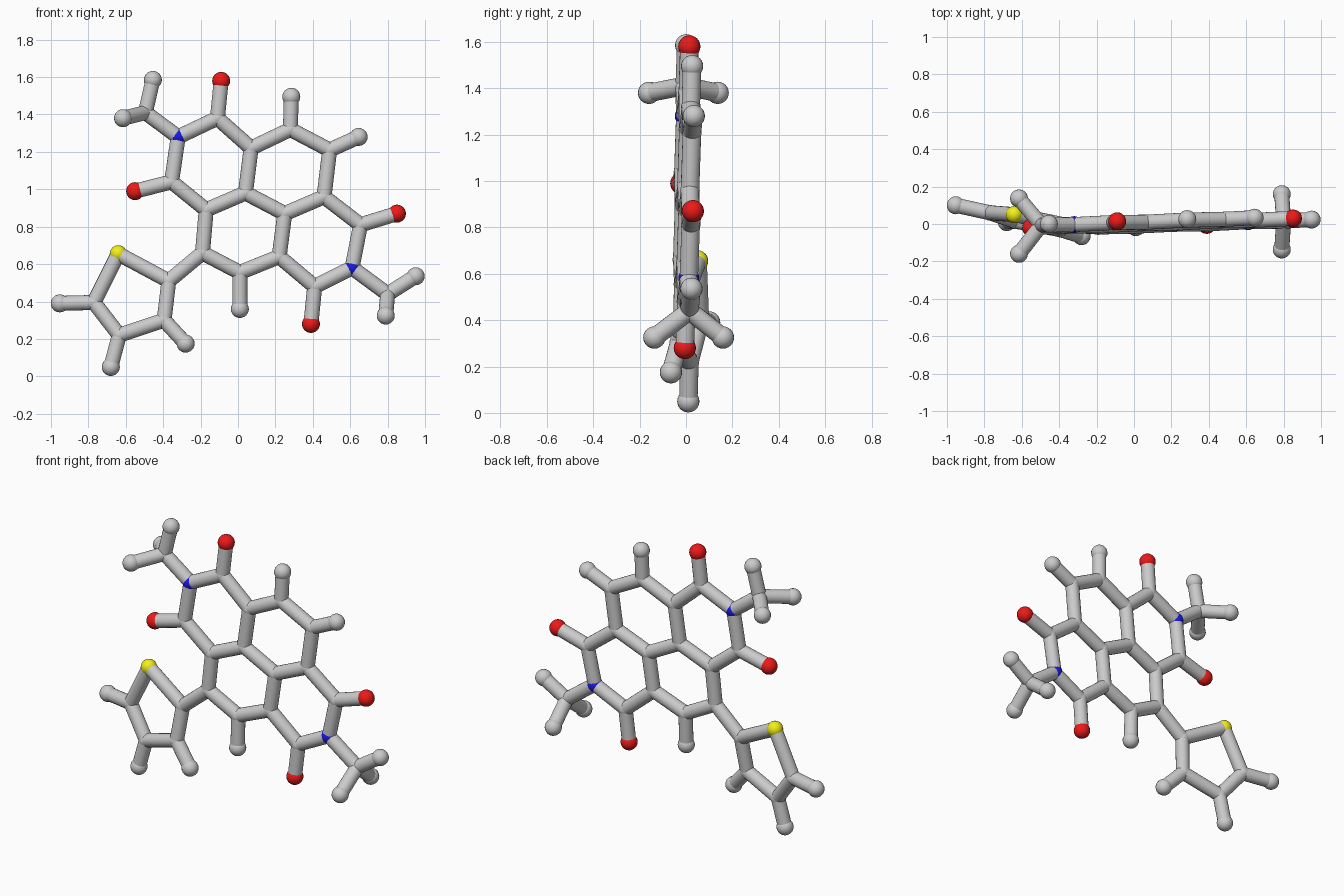
import bpy, bmesh
from mathutils import Vector, Matrix

if "Cube" in bpy.data.objects:
    bpy.data.objects.remove(bpy.data.objects["Cube"])

BOND_R, JOINT_R, END_R = 0.04, 0.043, 0.048


def plane_y(x, z):
    # the flat fused rings lean very slightly
    return -0.028 + 0.038 * x + 0.029 * z


# Flat fused-ring core: (x, z)
flat = {
    "C1": (-.11, 1.38), "O1": (-.09, 1.58), "N1": (-.32, 1.28), "C2": (-.355, 1.04),
    "O2": (-.55, .99), "C3": (-.17, .89), "C4": (.04, .98), "C5": (.07, 1.22),
    "C6": (.28, 1.32), "H6": (.285, 1.495), "C7": (.49, 1.21), "H7": (.645, 1.28),
    "C8": (.46, .96), "C9": (.25, .87), "C10": (.22, .64), "C11": (.01, .555),
    "H11": (.01, .36), "C12": (-.19, .66), "C13": (.655, .81), "O3": (.85, .87),
    "N2": (.61, .58), "C14": (.41, .48), "O4": (.39, .28),
    "CA": (-.495, 1.41), "HA": (-.455, 1.585), "CB": (.80, .44), "HB": (.95, .535),
}
atoms = {n: Vector((x, plane_y(x, z), z)) for n, (x, z) in flat.items()}

# Paired methyl hydrogens in front of and behind the plane
for name, x, z in (("HA", -.615, 1.38), ("HB", .79, .325)):
    for tag, s in (("f", -1), ("b", 1)):
        atoms[name + tag] = Vector((x, plane_y(x, z) + s * .148, z))

# Twisted five-membered ring
for name, p in {
    "C15": (-.37, -.005, .51), "S1": (-.64, .05, .655), "C16": (-.77, .06, .395),
    "C17": (-.635, .015, .22), "C18": (-.395, -.03, .30), "H16": (-.953, .1, .39),
    "H17": (-.68, .01, .05), "H18": (-.28, -.065, .175),
}.items():
    atoms[name] = Vector(p)

# Chains of bonded atoms, grouped by part
parts = {
    "fused_ring": ["C1 N1 C2 C3 C4 C5 C1", "C5 C6 C7 C8 C9 C4", "C9 C10 C11 C12 C3",
                   "C8 C13 N2 C14 C10"],
    "oxygen_stub": ["C1 O1", "C2 O2", "C13 O3", "C14 O4"],
    "hydrogen_stub": ["C6 H6", "C7 H7", "C11 H11"],
    "methyl_upper": ["N1 CA HA", "CA HAf", "CA HAb"],
    "methyl_lower": ["N2 CB HB", "CB HBf", "CB HBb"],
    "five_ring": ["C12 C15 S1 C16 C17 C18 C15", "C16 H16", "C17 H17", "C18 H18"],
}


def finish(bm, name, color=None):
    me = bpy.data.meshes.new(name)
    bm.to_mesh(me)
    bm.free()
    for p in me.polygons:
        p.use_smooth = True
    ob = bpy.data.objects.new(name, me)
    bpy.context.collection.objects.link(ob)
    if color:
        mat = bpy.data.materials.new(name + "_color")
        mat.diffuse_color = color
        mat.use_nodes = True
        mat.node_tree.nodes["Principled BSDF"].inputs["Base Color"].default_value = mat.diffuse_color
        me.materials.append(mat)


def ball(bm, p, r):
    bmesh.ops.create_uvsphere(bm, u_segments=20, v_segments=12, radius=r,
                              matrix=Matrix.Translation(p))


def rod(bm, a, b):
    d = b - a
    m = Matrix.Translation((a + b) / 2) @ d.to_track_quat('Z', 'Y').to_matrix().to_4x4()
    bmesh.ops.create_cone(bm, cap_ends=False, segments=20, radius1=BOND_R,
                          radius2=BOND_R, depth=d.length, matrix=m)


# Bonds
for part, chains in parts.items():
    bm = bmesh.new()
    for chain in chains:
        names = chain.split()
        for a, b in zip(names, names[1:]):
            rod(bm, atoms[a], atoms[b])
    finish(bm, part + "_bonds")

# Atoms, one object per element
elements = {
    "C": ("carbon_joints", JOINT_R - .001, None),
    "H": ("hydrogen_balls", END_R, None),
    "O": ("oxygen_balls", END_R, (.85, .01, .01, 1)),
    "N": ("nitrogen_joints", JOINT_R + .002, (.01, .01, .8, 1)),
    "S": ("sulfur_joint", JOINT_R + .003, (.9, .87, .01, 1)),
}
for letter, (name, r, color) in elements.items():
    bm = bmesh.new()
    for n, p in atoms.items():
        if n[0] == letter:
            ball(bm, p, r)
    finish(bm, name, color)
